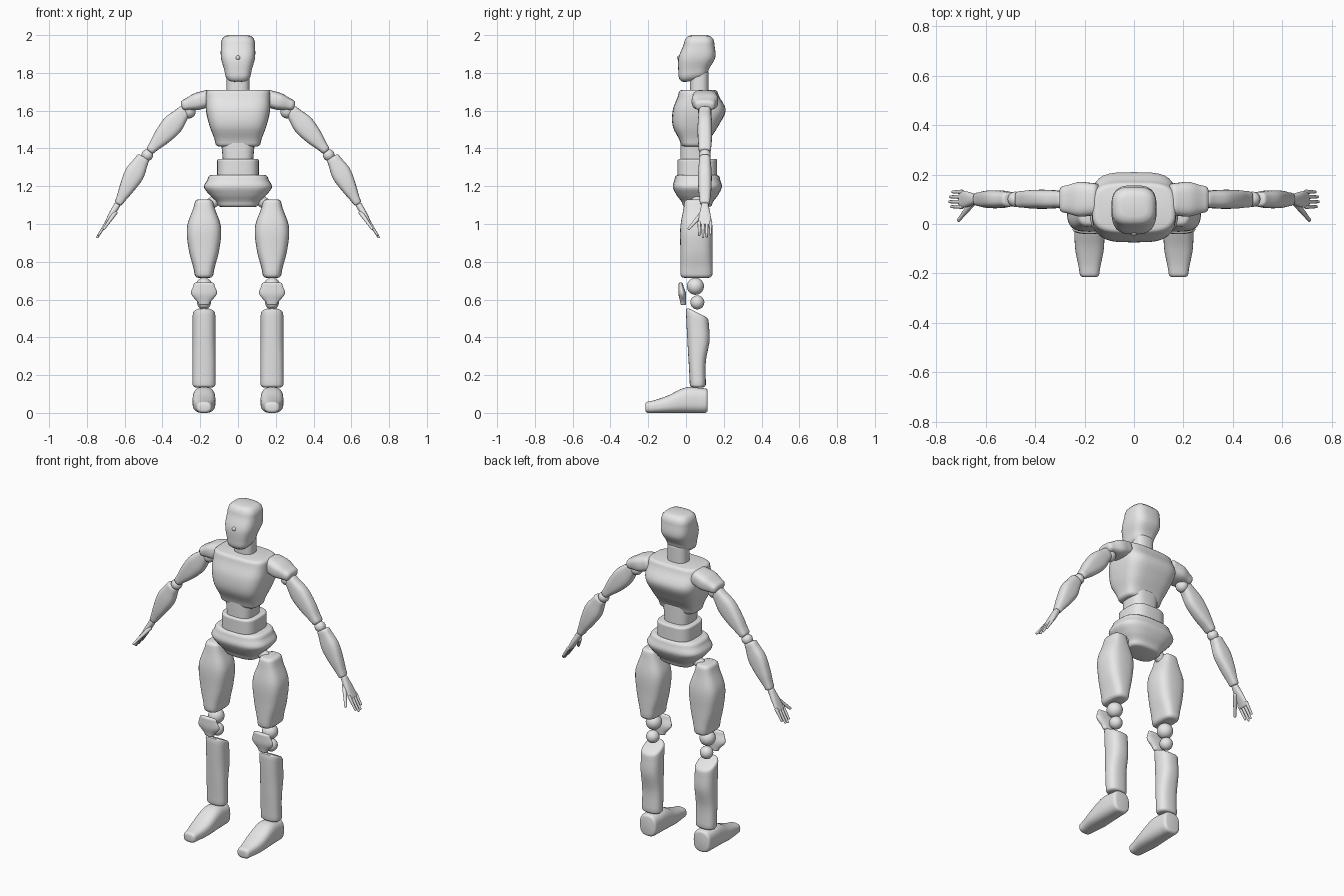
import bpy, bmesh, math
from mathutils import Vector

if "Cube" in bpy.data.objects:
    bpy.data.objects.remove(bpy.data.objects["Cube"], do_unlink=True)

ALONG_Y, ALONG_Z = Vector((0, 1, 0)), Vector((0, 0, 1))
LEG_X, ARM_Y = .18, .1

grey = bpy.data.materials.new("plain grey")
grey.use_nodes = True
grey.diffuse_color = (.8, .8, .8, 1)
grey.node_tree.nodes["Principled BSDF"].inputs["Base Color"].default_value = grey.diffuse_color


def finish(name, bm, mirror):
    """Turn a bmesh into a smooth object, flipped in x for the right side."""
    for vert in bm.verts:
        vert.co.x *= mirror
    bmesh.ops.recalc_face_normals(bm, faces=bm.faces)
    mesh = bpy.data.meshes.new(name)
    bm.to_mesh(mesh)
    bm.free()
    mesh.materials.append(grey)
    mesh.shade_smooth()
    mesh.set_sharp_from_angle(angle=math.radians(45))
    bpy.context.collection.objects.link(bpy.data.objects.new(name, mesh))


def sample(values, fraction):
    """Smooth curve through evenly spaced values."""
    last = len(values) - 1
    index = min(int(fraction * last), max(last - 1, 0))
    t = fraction * last - index
    a, b, c, d = (values[max(0, min(index + k, last))] for k in (-1, 0, 1, 2))
    return b + t / 2 * (c - a + t * (2 * a - 5 * b + 4 * c - d + t * (3 * (b - c) + d - a)))


def part(name, start, end, widths, lows, highs, up=ALONG_Y, rounding=.02,
         square=2.5, start_tilt=0, end_tilt=0, mirror=1, sides=32):
    """Skin rounded-square rings from start to end, with rounded ends."""
    axis = (end - start).normalized()
    u = (up - axis * up.dot(axis)).normalized()
    v = axis.cross(u)

    # Each slice holds its fraction, overshoot past the end and edge shrink
    arc = [math.radians(angle) for angle in (90, 60, 30)]
    slices = [(0, -math.sin(a), 1 - math.cos(a)) for a in arc]
    slices += [(i / 16, 0, 0) for i in range(17)]
    slices += [(1, math.sin(a), 1 - math.cos(a)) for a in reversed(arc)]

    bm = bmesh.new()
    rings = []
    for f, overshoot, shrink in slices:
        low, high, width = (sample(values, f) for values in (lows, highs, widths))
        centre = start.lerp(end, f) + u * (low + high) / 2 + axis * overshoot * rounding
        half_u = (high - low) / 2 - shrink * rounding
        half_v = width - shrink * rounding
        tilt = start_tilt * (1 - f) ** 3 + end_tilt * f ** 3
        ring = []
        for k in range(sides):
            angle = math.tau * k / sides
            c, s = math.cos(angle), math.sin(angle)
            du = half_u * math.copysign(abs(c) ** (2 / square), c)
            dv = half_v * math.copysign(abs(s) ** (2 / square), s)
            ring.append(bm.verts.new(centre + (u + axis * tilt) * du + v * dv))
        rings.append(ring)
    for ring, following in zip(rings, rings[1:]):
        for k in range(sides):
            bm.faces.new((ring[k - 1], ring[k], following[k], following[k - 1]))
    bm.faces.new(rings[0])
    bm.faces.new(rings[-1])
    finish(name, bm, mirror)


def stack(name, bottom, top, widths, fronts, backs, x=0, **options):
    """Upright part with evenly spaced half widths and front and back y."""
    part(name, Vector((x, 0, bottom)), Vector((x, 0, top)), widths, fronts, backs, **options)


def limb(name, start, end, widths, depths, **options):
    """Sloping part, symmetrical about its own axis."""
    part(name, Vector(start), Vector(end), widths, [-d for d in depths], depths, **options)


def ball(name, centre, radius, mirror=1):
    bm = bmesh.new()
    bmesh.ops.create_uvsphere(bm, u_segments=24, v_segments=14, radius=radius)
    bmesh.ops.translate(bm, verts=bm.verts, vec=centre)
    finish(name, bm, mirror)


# Head and neck
stack("head", bottom=1.8, top=1.96, widths=(.07, .09, .09), fronts=(-.04, -.04, -.01),
      backs=(.12, .155, .15), rounding=.04, square=3, start_tilt=.2)
ball("nose", (0, -.035, 1.88), .012)
stack("neck", bottom=1.7, top=1.8, widths=[.06], fronts=[.02], backs=[.12], rounding=.01)

# Torso
stack("chest", bottom=1.43, top=1.69, widths=(.12, .15, .17, .17), fronts=(-.03, -.07, -.07, -.04),
      backs=(.12, .17, .21, .17), square=3.6)
stack("abdomen", bottom=1.33, top=1.45, widths=(.08, .09), fronts=[-.03], backs=[.13],
      rounding=.01, square=3)
stack("waist", bottom=1.26, top=1.335, widths=[.11], fronts=[-.045], backs=[.165],
      rounding=.01, square=3.2)
stack("pelvis", bottom=1.11, top=1.24, widths=(.11, .15, .18, .16), fronts=(-.02, -.05, -.07, -.06),
      backs=(.14, .17, .19, .18), square=2.9)

for side, mirror in (("left", 1), ("right", -1)):
    # Shoulder and arm
    limb(side + "_shoulder", (.16, ARM_Y, 1.665), (.28, ARM_Y, 1.63), widths=(.045, .045, .03),
         depths=(.065, .07, .055), square=3, mirror=mirror)
    ball(side + "_shoulder_joint", (.26, ARM_Y, 1.595), .036, mirror)
    limb(side + "_upper_arm", (.285, ARM_Y, 1.595), (.46, ARM_Y, 1.395),
         widths=(.036, .055, .046, .025), depths=(.033, .038, .038, .033), square=2.8,
         rounding=.015, mirror=mirror)
    ball(side + "_elbow", (.48, ARM_Y, 1.365), .031, mirror)
    limb(side + "_forearm", (.505, ARM_Y, 1.345), (.63, ARM_Y, 1.115),
         widths=(.036, .052, .04, .022), depths=(.03, .036, .035, .027), square=2.8,
         rounding=.012, mirror=mirror)

    # Hand
    limb(side + "_palm", (.64, ARM_Y, 1.1), (.7, ARM_Y, 1), widths=(.017, .015, .01),
         depths=(.02, .03, .035), rounding=.008, mirror=mirror)
    for number, reach in enumerate((.85, 1, .95, .75)):
        root = Vector((.695, ARM_Y + .02 * (number - 1.5), 1.01))
        limb(f"{side}_finger_{number}", root, root + Vector((.05, 0, -.08)) * reach,
             widths=(.009, .006), depths=(.009, .006), rounding=.005, sides=12, mirror=mirror)
    limb(side + "_thumb", (.65, .09, 1.06), (.71, .015, .975), widths=(.012, .007),
         depths=(.014, .007), rounding=.005, sides=12, mirror=mirror)

    # Hip and thigh
    limb(side + "_hip_joint", (.1, .06, 1.14), (LEG_X, .06, 1.08), widths=[.03], depths=[.03],
         square=2, mirror=mirror)
    stack(side + "_thigh", bottom=.735, top=1.11, widths=(.05, .08, .09, .05),
          fronts=(-.03, -.03, -.03, -.01), backs=(.14, .14, .14, .12), x=LEG_X,
          square=3, mirror=mirror)

    # Knee
    ball(side + "_upper_knee", (LEG_X, .05, .67), .045, mirror)
    ball(side + "_lower_knee", (LEG_X, .06, .585), .037, mirror)
    stack(side + "_kneecap", bottom=.58, top=.68, widths=(.03, .068, .055), x=LEG_X,
          fronts=(-.03, -.04, -.04), backs=(0, 0, -.015), rounding=.01, square=2.2, mirror=mirror)

    # Shin and foot
    stack(side + "_shin", bottom=.15, top=.515, widths=[.06], fronts=(.02, .01, 0),
          backs=(.105, .105, .125, .12), x=LEG_X, rounding=.015, end_tilt=-.5, mirror=mirror)
    part(side + "_foot", Vector((LEG_X, -.2, 0)), Vector((LEG_X, .1, 0)), up=ALONG_Z,
         widths=(.04, .058, .06, .055), lows=[0], highs=(.06, .09, .135, .13),
         rounding=.015, square=2.7, mirror=mirror)
